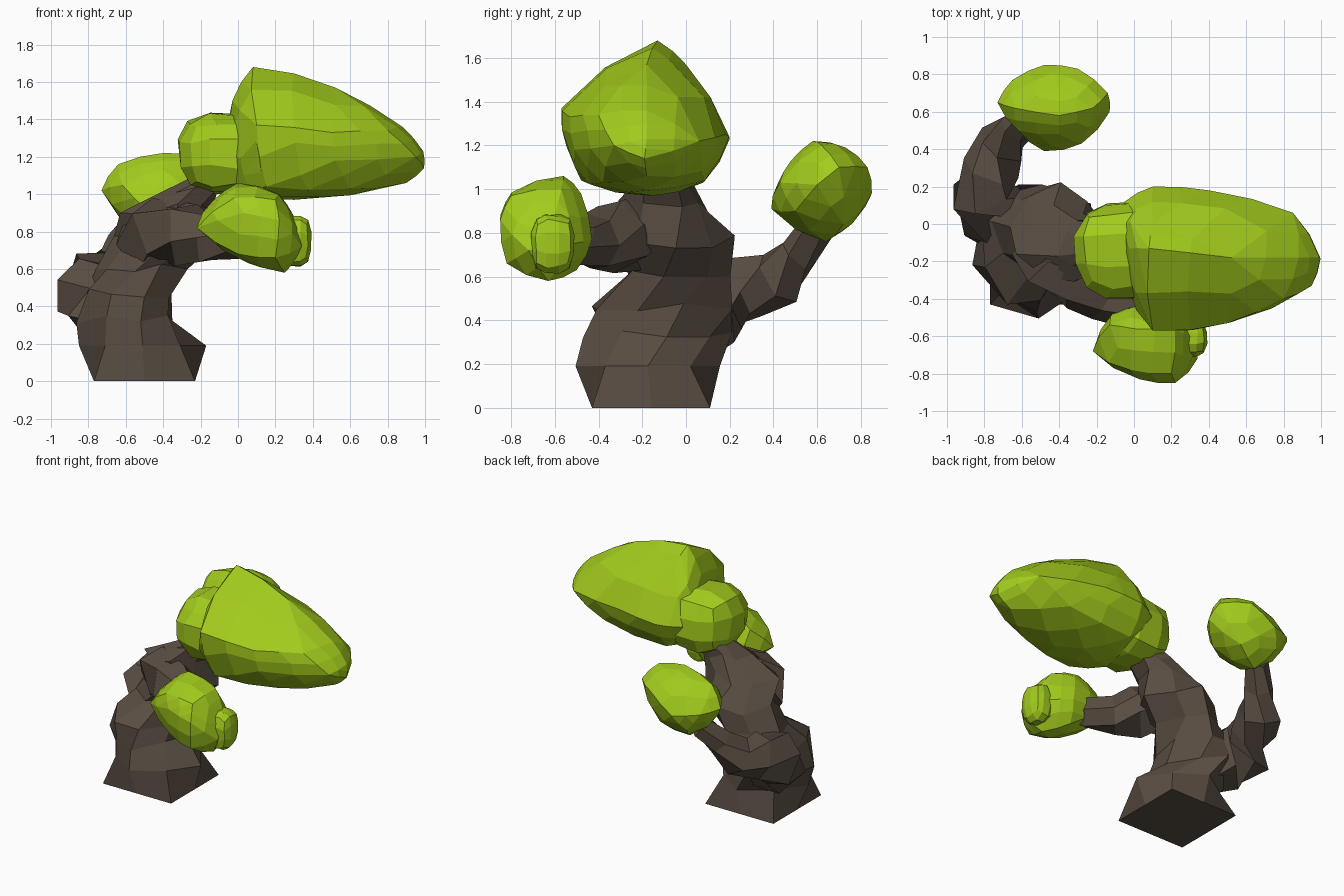
import bpy, bmesh, math, random
from mathutils import Vector

if "Cube" in bpy.data.objects:
    bpy.data.objects.remove(bpy.data.objects["Cube"])

random.seed(4)


def material(name, color):
    m = bpy.data.materials.new(name)
    m.diffuse_color = color
    m.use_nodes = True
    m.node_tree.nodes["Principled BSDF"].inputs["Base Color"].default_value = m.diffuse_color
    return m


bark = material("bark", (0.10, 0.075, 0.055, 1))
leaf = material("leaf", (0.36, 0.60, 0.012, 1))


def finish(bm, name, mat):
    bmesh.ops.recalc_face_normals(bm, faces=bm.faces[:])
    me = bpy.data.meshes.new(name)
    bm.to_mesh(me)
    bm.free()
    me.materials.append(mat)
    ob = bpy.data.objects.new(name, me)
    bpy.context.collection.objects.link(ob)
    return ob


def jitter(a):
    return Vector([random.uniform(-a, a) for _ in range(3)])


def skin(name, rings):
    # bridge rings of points into a closed, flat-faced tube
    bm = bmesh.new()
    rows = [[bm.verts.new(p) for p in r] for r in rings]
    n = len(rows[0])
    for a, b in zip(rows, rows[1:]):
        for i in range(n):
            j = (i + 1) % n
            bm.faces.new((a[i], a[j], b[j], b[i]))
    bm.faces.new(rows[0][::-1])
    bm.faces.new(rows[-1])
    return finish(bm, name, bark)


def branch(name, path, sides=6):
    # knobbly tapering limb; path entries are x, y, z, radius
    pts = [Vector(p[:3]) for p in path]
    rings = []
    for k, p in enumerate(path):
        t = (pts[min(k + 1, len(pts) - 1)] - pts[max(k - 1, 0)]).normalized()
        u = t.cross(Vector((0, 0, 1))).normalized()
        v = u.cross(t)
        ring = []
        for i in range(sides):
            a = 2 * math.pi * i / sides + 0.35 * k
            ring.append(pts[k] + (u * math.cos(a) + v * math.sin(a)) * p[3]
                        + jitter(p[3] * 0.14))
        rings.append(ring)
    return skin(name, rings)


def hull(name, pts):
    # faceted foliage mass from its outer corners, with slightly swollen edges
    bm = bmesh.new()
    for p in pts:
        bm.verts.new(p)
    res = bmesh.ops.convex_hull(bm, input=bm.verts[:])
    junk = [g for g in res["geom_interior"] + res["geom_unused"]
            if isinstance(g, bmesh.types.BMVert)]
    bmesh.ops.delete(bm, geom=list(set(junk)), context='VERTS')
    bmesh.ops.recalc_face_normals(bm, faces=bm.faces[:])
    bm.normal_update()
    swell = []
    for e in bm.edges:
        a, b = e.verts
        h = max(0, (a.normal - b.normal).dot(a.co - b.co)) / 14
        swell.append(((a.co + b.co) / 2, (a.normal + b.normal).normalized() * h))
    bmesh.ops.subdivide_edges(bm, edges=bm.edges[:], cuts=1, use_grid_fill=True)
    for v in bm.verts:
        for mid, off in swell:
            if (v.co - mid).length < 1e-5:
                v.co = v.co + off
                break
    bmesh.ops.join_triangles(bm, faces=bm.faces[:], angle_face_threshold=0.35,
                             angle_shape_threshold=1.0)
    return finish(bm, name, leaf)


def lump(name, c, r):
    # rounded block made of quads
    bm = bmesh.new()
    bmesh.ops.create_cube(bm, size=2)
    bmesh.ops.subdivide_edges(bm, edges=bm.edges[:], cuts=2, use_grid_fill=True)
    for v in bm.verts:
        d = v.co.normalized().lerp(v.co, 0.14) * 0.97 + jitter(0.05)
        v.co = Vector([c[i] + d[i] * r[i] for i in range(3)])
    return finish(bm, name, leaf)


# trunk: square foot, diamond collar, then a twisted, leaning stem
# (x, y, z, half width x, half width y, twist, squareness)
stem = [(-.50, -.16, 0, .27, .27, 0, 1), (-.51, -.175, .19, .34, .33, 0, -.4),
        (-.59, -.13, .33, .26, .33, .2, -.1), (-.60, -.11, .47, .24, .32, .4, .2),
        (-.51, -.04, .61, .22, .23, .6, .2), (-.40, -.04, .76, .24, .23, .8, .1),
        (-.37, -.09, .92, .23, .20, 1.0, .1), (-.25, -.11, 1.03, .15, .15, 1.1, 0),
        (-.10, -.12, 1.12, .10, .10, 1.2, 0)]
rings = []
for k, (x, y, z, rx, ry, tw, sq) in enumerate(stem):
    ring = []
    for i in range(8):
        a = math.pi / 4 * i + tw
        s = 1 + sq * (math.sqrt(2) - 1) * (i % 2)
        j = jitter(0.03) if k > 1 else Vector()
        ring.append(Vector((x + rx * s * math.cos(a), y + ry * s * math.sin(a), z)) + j)
    rings.append(ring)
skin("trunk", rings)

# limbs
branch("back_branch", [(-.58, -.06, .33, .17), (-.73, .05, .41, .20), (-.81, .15, .50, .19),
                       (-.77, .29, .55, .145), (-.71, .42, .59, .13), (-.63, .52, .71, .095),
                       (-.54, .61, .84, .08)])
branch("front_branch", [(-.52, -.08, .72, .17), (-.43, -.20, .81, .18), (-.28, -.31, .79, .17),
                        (-.15, -.40, .75, .14), (-.02, -.49, .76, .10), (.06, -.6, .80, .07)])

# main canopy
hull("main_canopy", [
    (.08, -.13, 1.68), (.10, -.57, 1.37), (.52, -.18, 1.57), (.50, -.53, 1.33),
    (.80, -.40, 1.34), (.88, -.18, 1.36), (.99, -.18, 1.23), (.995, -.19, 1.14),
    (.90, -.18, 1.06), (.95, -.33, 1.20), (.85, .06, 1.22), (.40, .18, 1.25),
    (.10, .20, 1.23), (.10, .00, 1.57), (.10, -.52, 1.20), (.52, -.51, 1.18),
    (.15, -.48, 1.04), (.60, -.38, 1.03), (.30, -.15, .97), (.10, .08, 1.03),
    (.60, .07, 1.08), (-.02, -.30, 1.02), (-.03, -.13, 1.50), (-.05, .12, 1.22)])
lump("main_canopy_side", (-.06, -.14, 1.215), (.28, .28, .235))

# front foliage
hull("front_canopy", [
    (-.22, -.68, .82), (-.13, -.54, .97), (.00, -.56, 1.06), (.22, -.57, 1.00),
    (.22, -.85, .86), (.03, -.83, .90), (-.02, -.78, .98), (.30, -.60, .88),
    (.34, -.72, .72), (.20, -.82, .66), (.00, -.76, .68), (.25, -.63, .58),
    (.12, -.50, .63), (-.10, -.46, .80), (.15, -.43, .77), (.30, -.52, .75),
    (.20, -.80, .97), (.10, -.48, .98)])
lump("front_canopy_side", (.31, -.61, .75), (.09, .11, .15))

# back foliage
hull("back_canopy", [
    (-.73, .65, 1.02), (-.65, .77, 1.00), (-.64, .62, 1.16), (-.40, .58, 1.22),
    (-.22, .62, 1.20), (-.48, .85, .98), (-.30, .83, 1.10), (-.40, .73, 1.19),
    (-.14, .70, 1.10), (-.13, .60, 1.02), (-.28, .43, 1.03), (-.48, .39, .91),
    (-.62, .50, 1.05), (-.60, .55, .88), (-.48, .64, .76), (-.30, .72, .84),
    (-.25, .50, .90), (-.40, .48, 1.13), (-.55, .78, .87)])
